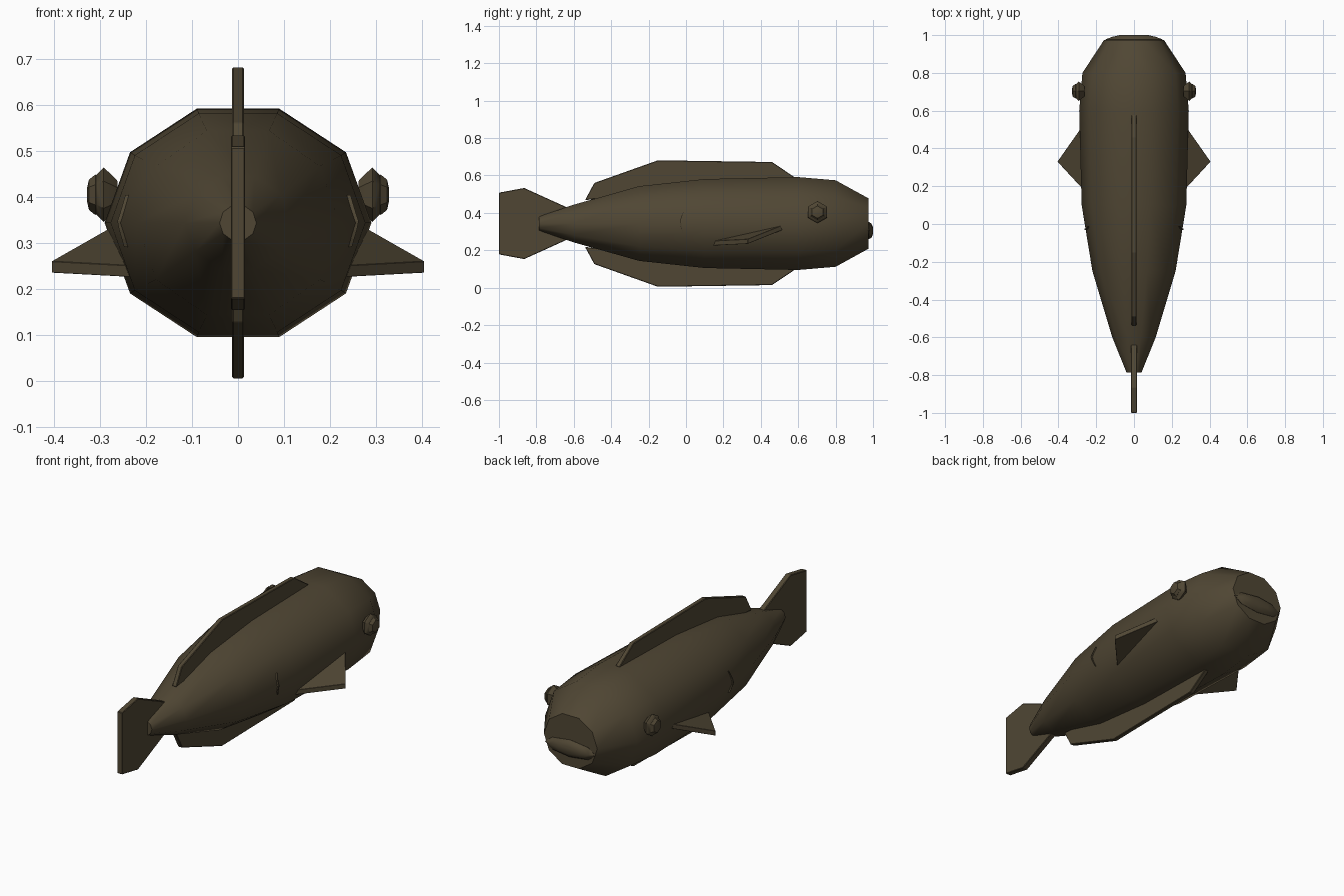
import bpy, bmesh, math
from mathutils import Vector

if "Cube" in bpy.data.objects:
    bpy.data.objects.remove(bpy.data.objects["Cube"])

olive = bpy.data.materials.new("dark olive brown")
olive.diffuse_color = (0.08, 0.062, 0.034, 1)
olive.use_nodes = True
olive.node_tree.nodes["Principled BSDF"].inputs["Base Color"].default_value = olive.diffuse_color


def finish(name, bm, angle=None, bevel=0):
    """Turn a bmesh into a named, coloured object."""
    bmesh.ops.recalc_face_normals(bm, faces=bm.faces)
    me = bpy.data.meshes.new(name)
    bm.to_mesh(me)
    bm.free()
    me.materials.append(olive)
    if angle:
        for p in me.polygons:
            p.use_smooth = True
        me.set_sharp_from_angle(angle=math.radians(angle))
    ob = bpy.data.objects.new(name, me)
    bpy.context.collection.objects.link(ob)
    if bevel:
        mod = ob.modifiers.new("edge bevel", 'BEVEL')
        mod.width = bevel
        mod.segments = 1
    return ob


def loft(name, rings, angle):
    """Skin a list of equal-length point rings and cap both ends."""
    bm = bmesh.new()
    loops = [[bm.verts.new(p) for p in ring] for ring in rings]
    n = len(loops[0])
    for a, b in zip(loops, loops[1:]):
        for i in range(n):
            j = (i + 1) % n
            bm.faces.new((a[i], a[j], b[j], b[i]))
    bm.faces.new(loops[0])
    bm.faces.new(loops[-1])
    return finish(name, bm, angle)


def slab(name, points, offset, bevel=0.003):
    """Flat plate: an outline thickened by +-offset."""
    bm = bmesh.new()
    off = Vector(offset)
    low = [bm.verts.new(Vector(p) - off) for p in points]
    high = [bm.verts.new(Vector(p) + off) for p in points]
    bm.faces.new(low)
    bm.faces.new(high)
    for i in range(len(low)):
        j = (i + 1) % len(low)
        bm.faces.new((low[i], low[j], high[j], high[i]))
    return finish(name, bm, None, bevel)


# Body: ten-sided rings (y, x radius, z radius) from tail to snout
MID = 0.343
stations = [(-0.785, 0.04, 0.04), (-0.6, 0.115, 0.106), (-0.25, 0.22, 0.21),
            (0.1, 0.277, 0.25), (0.6, 0.29, 0.261), (0.8, 0.273, 0.243),
            (0.975, 0.158, 0.142)]
loft("body", [[(rx * math.cos(k * math.pi / 5), y, MID + rz * math.sin(k * math.pi / 5))
               for k in range(10)] for y, rx, rz in stations], 48)

# Back and belly fins, mirrored about the body's middle height
fin = [(-0.54, 0.125), (-0.49, 0.217), (-0.15, 0.338), (0.46, 0.329),
       (0.58, 0.248), (0.5, 0.2), (-0.15, 0.17)]
for name, s in (("back_fin", 1), ("belly_fin", -1)):
    slab(name, [(0, y, MID + s * h) for y, h in fin], (0.0125, 0, 0))

# Tail fin
tail = [(-1, 0.165), (-0.865, 0.19), (-0.64, 0.088)]
slab("tail_fin", [(0, y, MID + h) for y, h in tail] +
     [(0, y, MID - h) for y, h in reversed(tail)], (0.0155, 0, 0))

for side, s in (("right", 1), ("left", -1)):
    # Side fin: slanted triangle whose root runs into the body
    tip = Vector((s * 0.405, 0.33, 0.247))
    front = tip + (Vector((s * 0.282, 0.505, 0.317)) - tip) * 1.1
    back = tip + (Vector((s * 0.238, 0.15, 0.238)) - tip) * 1.05
    slab(side + "_side_fin", [tip, front, back], (0, 0, 0.0125), 0.001)

    # Eye: six-sided socket with a smaller eyeball on it
    for part, profile in (("eye_socket", [(0.262, 0.03), (0.274, 0.043), (0.292, 0.059),
                                          (0.308, 0.043), (0.314, 0.02)]),
                          ("eyeball", [(0.293, 0.03), (0.31, 0.044), (0.324, 0.033),
                                       (0.328, 0.015)])):
        loft(side + "_" + part,
             [[(s * x, 0.703 + r * math.sin(k * math.pi / 3),
                0.404 + r * math.cos(k * math.pi / 3)) for k in range(6)]
              for x, r in profile], 40)

    # Gill mark: thin curved strip just proud of the flank
    rings = []
    for k in range(7):
        t = k / 3 - 1
        z = MID + 0.004 + 0.057 * t
        y = -0.028 + 0.014 * t * t
        rx = 0.2575 + 0.14 * (y + 0.02)
        x = rx * (1 - abs(z - MID) / 0.1375 * 0.191 * 0.94)
        w = 0.004 * (1.1 - abs(t))
        rings.append([(s * (x - 0.01), y - w, z), (s * (x + 0.007), y - w, z),
                      (s * (x + 0.007), y + w, z), (s * (x - 0.01), y + w, z)])
    loft(side + "_gill_mark", rings, None)

# Mouth: flattened lens on the snout, (y, x half width, z half height)
lips = [(0.95, 0.13, 0.03), (0.978, 0.15, 0.046), (0.991, 0.115, 0.038), (1.0, 0.075, 0.018)]
loft("mouth", [[(w * math.cos(k * math.pi / 4), y, 0.305 + h * math.sin(k * math.pi / 4))
                for k in range(8)] for y, w, h in lips], 40)
